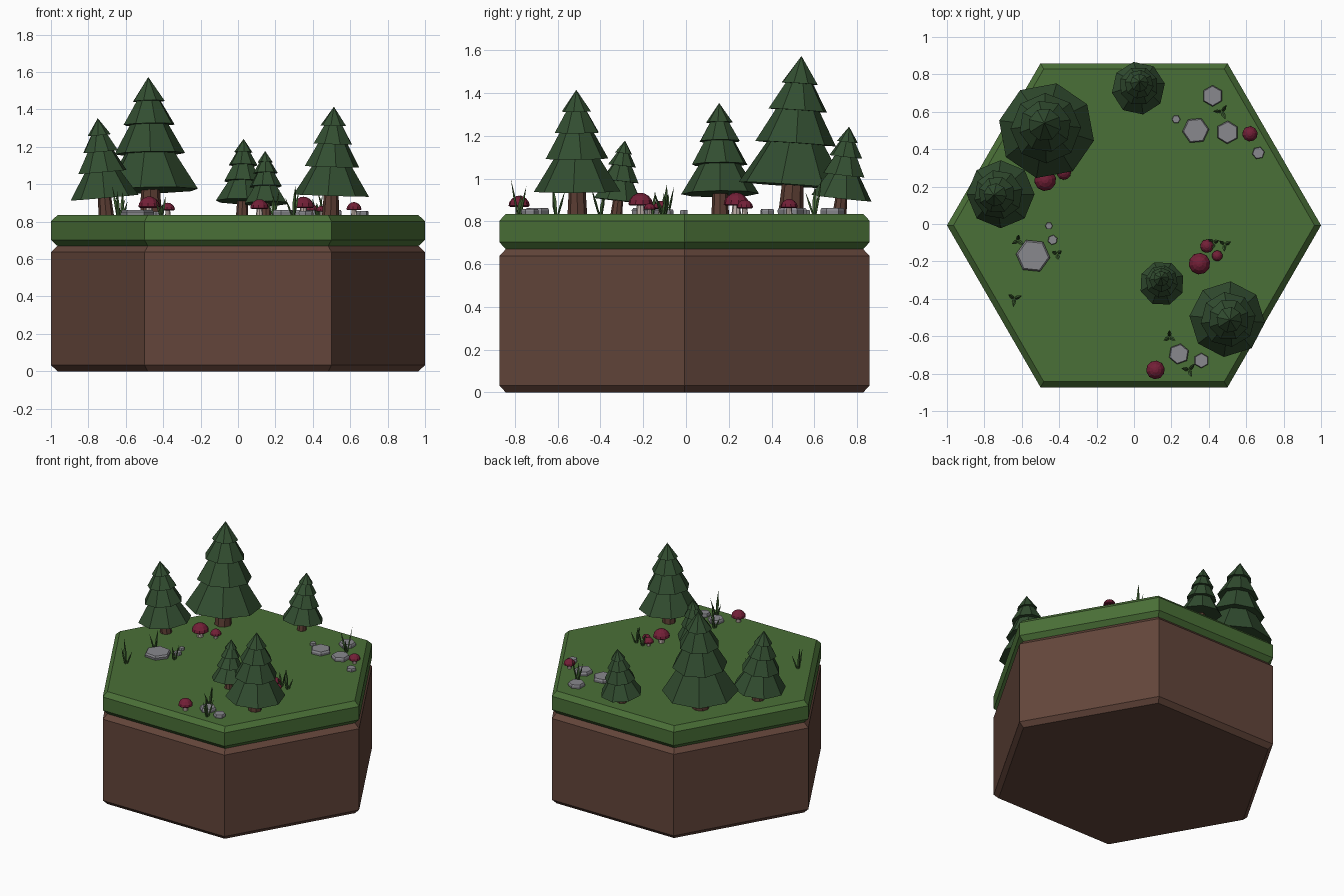
import bpy, bmesh, math, random
from mathutils import Vector, Matrix

if "Cube" in bpy.data.objects:
    bpy.data.objects.remove(bpy.data.objects["Cube"])

random.seed(4)
GROUND = 0.835


def material(name, rgb):
    m = bpy.data.materials.new(name)
    m.diffuse_color = (*rgb, 1)
    m.use_nodes = True
    m.node_tree.nodes["Principled BSDF"].inputs["Base Color"].default_value = m.diffuse_color
    return m


GRASS = material("grass_green", (0.068, 0.16, 0.038))
BLADE = material("blade_green", (0.055, 0.13, 0.035))
DIRT = material("dirt_brown", (0.125, 0.06, 0.043))
PINE = material("pine_green", (0.032, 0.075, 0.03))
BARK = material("bark_brown", (0.105, 0.047, 0.033))
STONE = material("stone_grey", (0.25, 0.25, 0.27))
CAP = material("cap_red", (0.17, 0.014, 0.038))
STALK = material("stalk_pale", (0.5, 0.42, 0.38))


def lathe(bm, profile, sides, phase=0.0, mat=0, matrix=Matrix()):
    """Flat-sided solid from (radius, height) rings; radius 0 makes a point."""
    rings = []
    for r, z in profile:
        n = sides if r > 0 else 1
        rings.append([bm.verts.new(matrix @ Vector((
            r * math.cos(phase + math.tau * i / sides),
            r * math.sin(phase + math.tau * i / sides), z))) for i in range(n)])
    faces = []
    for a, b in zip(rings, rings[1:]):
        for i in range(sides):
            j = (i + 1) % sides
            quad = [a[i], a[j], b[j], b[i]] if len(b) > 1 else [a[i], a[j], b[0]]
            faces.append(bm.faces.new(quad))
    faces.append(bm.faces.new(rings[0][::-1]))
    if len(rings[-1]) > 1:
        faces.append(bm.faces.new(rings[-1]))
    for f in faces:
        f.material_index = mat


def finish(bm, name, mats):
    mesh = bpy.data.meshes.new(name)
    bmesh.ops.recalc_face_normals(bm, faces=bm.faces)
    bm.to_mesh(mesh)
    bm.free()
    for m in mats:
        mesh.materials.append(m)
    ob = bpy.data.objects.new(name, mesh)
    bpy.context.collection.objects.link(ob)
    return ob


# Hexagonal dirt block and grass slab, both with chamfered rims
for name, mat, z0, z1 in (("dirt_block", DIRT, 0, 0.67), ("grass_slab", GRASS, 0.67, GROUND)):
    bm = bmesh.new()
    lathe(bm, [(0.965, z0), (1, z0 + 0.033), (1, z1 - 0.033), (0.965, z1)], 6,
          matrix=Matrix.Translation((0, -0.007, 0)))
    finish(bm, name, [mat])


# Pine trees: x, y, height, lean of the tip, turn in degrees
def pine(x, y, height, lean, turn):
    bm = bmesh.new()
    axis = Vector((lean[0], lean[1], height))
    rot = Vector((0, 0, 1)).rotation_difference(axis).to_matrix().to_4x4()
    mx = Matrix.Translation((x, y, GROUND)) @ rot @ Matrix.Scale(height, 4)
    lathe(bm, [(0.08, -0.02), (0.062, 0.3)], 8, 0, 1, mx)
    tiers = [(0.35, 0.18, 0.17, 0.47), (0.255, 0.445, 0.125, 0.68),
             (0.19, 0.655, 0.075, 0.85), (0.12, 0.825, 0, 1.0)]
    for i, (r0, z0, r1, z1) in enumerate(tiers):
        lathe(bm, [(r0, z0), (r1, z1)], 8, math.radians(turn + 13 * i), 0, mx)
    finish(bm, "pine_tree", [PINE, BARK])


pine(-0.465, 0.49, 0.74, (-0.015, 0.05), 33)
pine(-0.705, 0.16, 0.52, (-0.045, -0.005), 0)
pine(0.022, 0.718, 0.41, (0.008, 0.045), 10)
pine(0.15, -0.325, 0.345, (-0.005, 0.04), 20)
pine(0.495, -0.508, 0.58, (0.018, -0.005), -5)

# Mushrooms: x, y, cap radius
for x, y, r in ((0.62, 0.482, 0.041), (0.39, -0.118, 0.036), (0.35, -0.212, 0.058),
                (0.445, -0.17, 0.029), (0.115, -0.78, 0.05), (-0.475, 0.235, 0.059),
                (-0.375, 0.275, 0.039)):
    bm = bmesh.new()
    mx = Matrix.Translation((x, y, GROUND)) @ Matrix.Scale(r, 4)
    lathe(bm, [(0.38, -0.1), (0.3, 0.8)], 8, 0, 1, mx)
    lathe(bm, [(0.85, 0.66), (1, 0.76), (0.92, 1.1), (0.65, 1.45), (0.3, 1.65), (0, 1.7)],
          10, 0.2, 0, mx)
    finish(bm, "mushroom", [CAP, STALK])

# Flat six-sided stones: x, y, radius, turn in degrees
for x, y, r, turn in ((-0.54, -0.17, 0.092, -6), (-0.455, -0.01, 0.02, 0), (-0.435, -0.085, 0.027, 20),
                      (0.42, 0.685, 0.057, 30), (0.33, 0.5, 0.072, 5), (0.5, 0.49, 0.062, 28),
                      (0.225, 0.56, 0.023, 0), (0.665, 0.38, 0.034, 10),
                      (0.24, -0.695, 0.056, 20), (0.36, -0.73, 0.041, 30)):
    bm = bmesh.new()
    h = 0.013 + min(r, 0.06) * 0.25
    lathe(bm, [(r * 0.96, -0.01), (r, h * 0.6), (r * 0.9, h)], 6, math.radians(turn),
          matrix=Matrix.Translation((x, y, GROUND)))
    finish(bm, "stone", [STONE])

# Grass tufts: x, y, height of the tallest blade
for x, y, h in ((-0.62, -0.09, 0.13), (-0.41, -0.16, 0.11), (-0.64, -0.4, 0.165),
                (0.47, 0.6, 0.18), (0.425, -0.1, 0.12), (0.485, -0.11, 0.14),
                (0.19, -0.605, 0.14), (0.295, -0.78, 0.165)):
    bm = bmesh.new()
    start = random.uniform(0, math.tau)
    for k, size in enumerate((1, 0.8, 0.6)):
        a = start + k * math.tau / 3
        tilt = Matrix.Rotation(a, 4, 'Z') @ Matrix.Rotation(0.2 + 0.08 * k, 4, 'Y')
        foot = Matrix.Translation((x + 0.008 * math.cos(a), y + 0.008 * math.sin(a), GROUND))
        hk = h * size
        lathe(bm, [(0.007, -0.01), (0.009, hk * 0.45), (0, hk)], 4, 0, 0,
              foot @ tilt @ Matrix.Diagonal((0.6, 1.1, 1, 1)))
    finish(bm, "grass_tuft", [BLADE])
